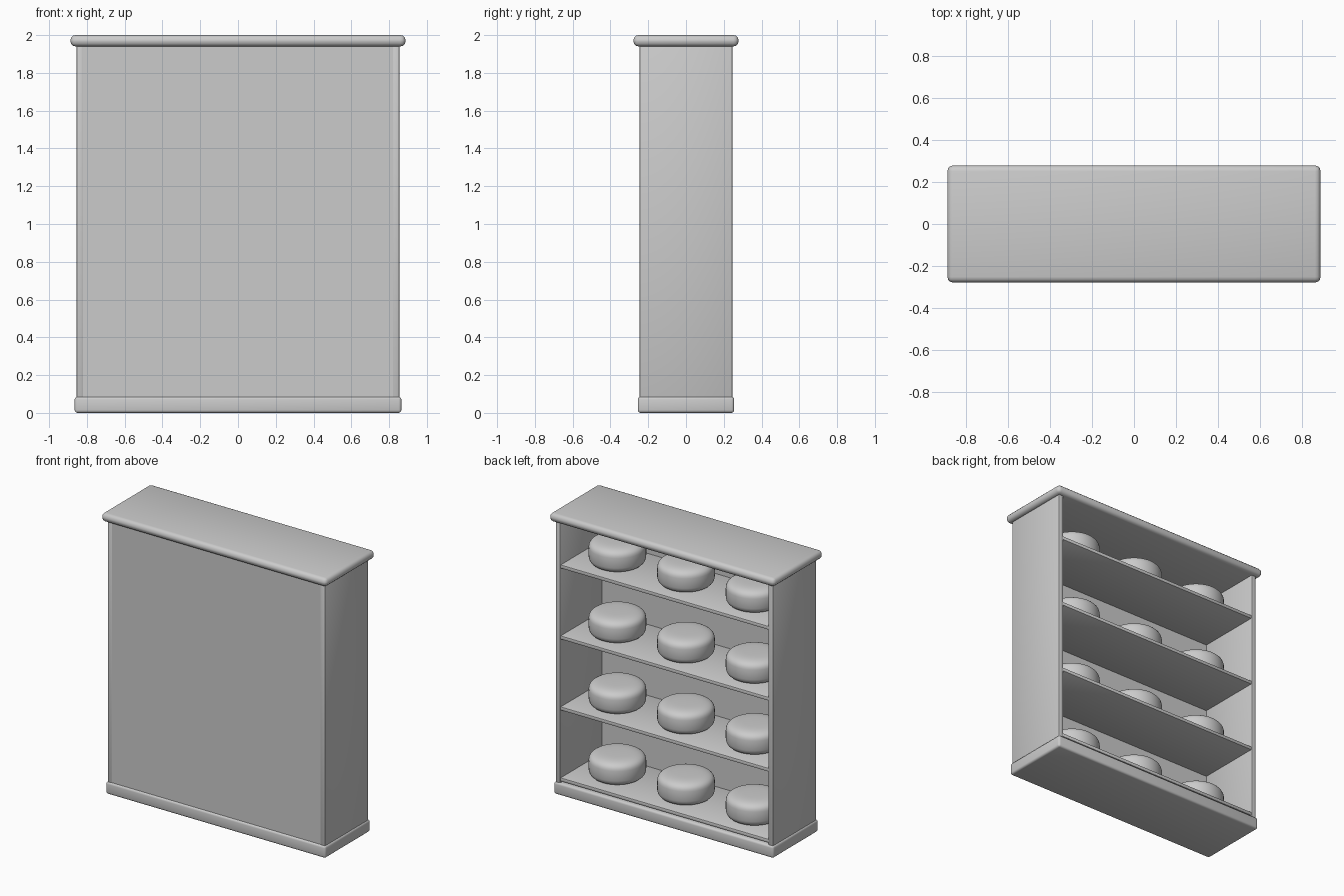
import bpy, bmesh, math

if "Cube" in bpy.data.objects:
    bpy.data.objects.remove(bpy.data.objects["Cube"])

grey = bpy.data.materials.new("light_grey")
grey.diffuse_color = (0.6, 0.6, 0.6, 1)
grey.use_nodes = True
grey.node_tree.nodes["Principled BSDF"].inputs["Base Color"].default_value = grey.diffuse_color


def finish(name, bm, angle=40):
    bmesh.ops.recalc_face_normals(bm, faces=bm.faces)
    me = bpy.data.meshes.new(name)
    bm.to_mesh(me)
    bm.free()
    me.materials.append(grey)
    ob = bpy.data.objects.new(name, me)
    bpy.context.collection.objects.link(ob)
    bpy.context.view_layer.objects.active = ob
    ob.select_set(True)
    bpy.ops.object.shade_smooth_by_angle(angle=math.radians(angle))
    ob.select_set(False)
    return ob


def box(name, x0, x1, y0, y1, z0, z1, bevel=0.0, segments=3):
    bm = bmesh.new()
    bmesh.ops.create_cube(bm, size=1)
    for v in bm.verts:
        v.co = (x1 if v.co.x > 0 else x0,
                y1 if v.co.y > 0 else y0,
                z1 if v.co.z > 0 else z0)
    if bevel:
        bmesh.ops.bevel(bm, geom=bm.edges[:], offset=bevel, segments=segments,
                        profile=0.5, affect='EDGES')
    return finish(name, bm)


# Carcass: cap, plinth, side panels and the closed panel facing -y
box("top_board", -0.887, 0.887, -0.278, 0.278, 1.94, 2.0, 0.027)
box("base_board", -0.865, 0.865, -0.255, 0.255, 0.0, 0.086, 0.015)
for side, x0, x1 in (("left", -0.856, -0.818), ("right", 0.818, 0.856)):
    box(side + "_side_panel", x0, x1, -0.245, 0.245, 0.03, 1.97, 0.008, 2)
box("closed_panel", -0.825, 0.825, -0.243, -0.225, 0.03, 1.97)


# Squat rounded wheel, a superellipse profile spun about z
def wheel(name, x, z, radius=0.187, half=0.088, power=4, rings=20, sides=40):
    bm = bmesh.new()
    bmesh.ops.create_uvsphere(bm, u_segments=sides, v_segments=rings, radius=1)
    e = 2 / power
    for v in bm.verts:
        flat = math.hypot(v.co.x, v.co.y)
        a = math.atan2(v.co.y, v.co.x)
        r = radius * flat ** e if flat > 1e-5 else 0
        h = math.copysign(half * abs(v.co.z) ** e, v.co.z)
        v.co = (x + r * math.cos(a), r * math.sin(a), z + h)
    return finish(name, bm, 60)


# Four shelves with three wheels each
for i in range(4):
    top = 0.12 + 0.505 * i
    box(f"shelf_{i + 1}", -0.825, 0.825, -0.235, 0.24, top - 0.025, top, 0.004, 2)
    for j in range(3):
        wheel(f"wheel_{i + 1}_{j + 1}", (j - 1) * 0.54, top + 0.08)
